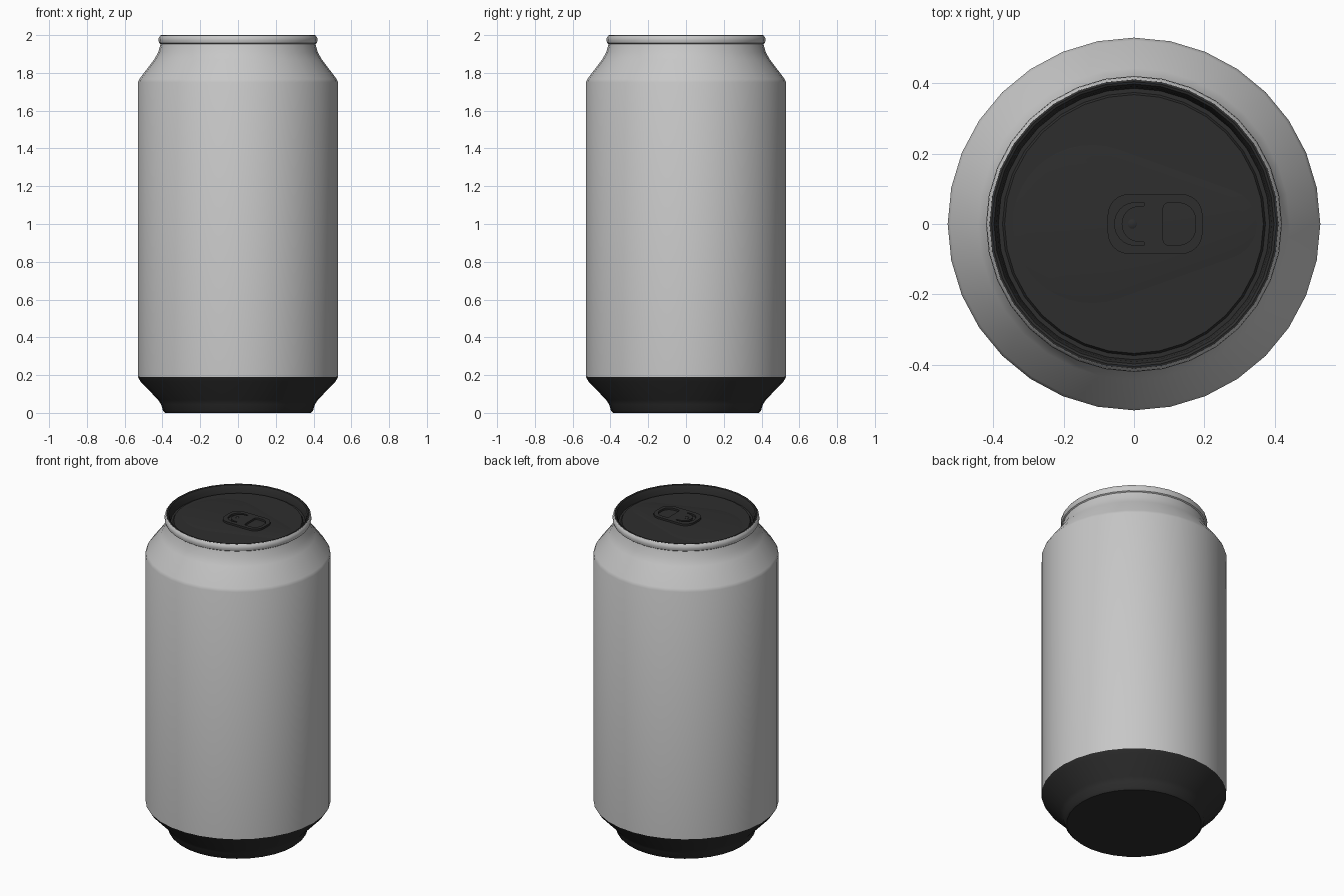
import bpy, bmesh, math

if "Cube" in bpy.data.objects:
    bpy.data.objects.remove(bpy.data.objects["Cube"])

SIDES = 32
PANEL_Z = 1.958


def material(name, value):
    m = bpy.data.materials.new(name)
    m.diffuse_color = (value, value, value, 1)
    m.use_nodes = True
    m.node_tree.nodes["Principled BSDF"].inputs["Base Color"].default_value = m.diffuse_color
    return m


silver = material("silver", 0.57)
dark = material("dark grey", 0.027)


def finish(obj, mat, angle=35):
    obj.data.materials.clear()
    obj.data.materials.append(mat)
    bpy.ops.object.select_all(action='DESELECT')
    obj.select_set(True)
    bpy.context.view_layer.objects.active = obj
    bpy.ops.object.shade_smooth_by_angle(angle=math.radians(angle))


def mesh_object(name, bm, mat, angle=35):
    me = bpy.data.meshes.new(name)
    bm.to_mesh(me)
    bm.free()
    obj = bpy.data.objects.new(name, me)
    bpy.context.collection.objects.link(obj)
    finish(obj, mat, angle)
    return obj


def lathe(name, profile, mat, cap_start=False, cap_end=False, centre=(0, 0), n=SIDES, angle=35):
    """Revolve (radius, height) points, listed bottom-outside to top-inside."""
    bm = bmesh.new()
    rings = []
    for r, z in profile:
        rings.append([bm.verts.new((centre[0] + r * math.cos(2 * math.pi * i / n),
                                    centre[1] + r * math.sin(2 * math.pi * i / n), z))
                      for i in range(n)])
    for a, b in zip(rings, rings[1:]):
        for i in range(n):
            j = (i + 1) % n
            bm.faces.new((a[i], a[j], b[j], b[i]))
    if cap_start:
        bm.faces.new(rings[0][::-1])
    if cap_end:
        bm.faces.new(rings[-1])
    return mesh_object(name, bm, mat, angle)


def arc(cx, cy, rx, ry, a0, a1, n):
    return [(cx + rx * math.cos(math.radians(a0 + (a1 - a0) * i / n)),
             cy + ry * math.sin(math.radians(a0 + (a1 - a0) * i / n))) for i in range(n + 1)]


def rounded_box(x0, x1, h, r_left, r_right, n=6):
    """Outline symmetric about y = 0 with separate left and right corner radii."""
    l, r = r_left, r_right
    return (arc(x1 - r, h - r, r, r, 0, 90, n) + arc(x0 + l, h - l, l, l, 90, 180, n)
            + arc(x0 + l, l - h, l, l, 180, 270, n) + arc(x1 - r, r - h, r, r, 270, 360, n))


# Tapered dark base, closed underneath
lathe("base", [(0.385, 0), (0.397, 0.012), (0.407, 0.045), (0.422, 0.068),
               (0.515, 0.165), (0.53, 0.19)], dark, cap_start=True)

# Silver wall, shoulder, neck and rolled rim
lathe("can_wall", [(0.53, 0.19), (0.53, 1.75), (0.522, 1.768), (0.443, 1.872),
                   (0.422, 1.91), (0.410, 1.953), (0.417, 1.958), (0.421, 1.972),
                   (0.419, 1.988), (0.411, 1.998)], silver)

# Recessed lid with a shallow groove around the centre panel
lathe("lid", [(0.411, 1.998), (0.405, 2.0), (0.398, 1.997), (0.391, 1.982),
              (0.386, 1.948), (0.374, 1.948), (0.368, PANEL_Z)], dark, cap_end=True)


# Faint teardrop embossing on the lid
def teardrop(inset):
    big, small, x0, x1 = 0.225 - inset, 0.10 - inset, -0.12, 0.25
    a = math.degrees(math.acos((big - small) / (x1 - x0)))
    return arc(x1, 0, small, small, -a, a, 10) + arc(x0, 0, big, big, a, 360 - a, 24)


bm = bmesh.new()
outer = [bm.verts.new((x, y, PANEL_Z)) for x, y in teardrop(0)]
inner = [bm.verts.new((x, y, PANEL_Z + 0.004)) for x, y in teardrop(0.03)]
for i in range(len(outer)):
    j = (i + 1) % len(outer)
    bm.faces.new((outer[i], outer[j], inner[j], inner[i]))
bm.faces.new(inner)
mesh_object("lid_embossing", bm, dark)

# Pull tab: rounded plate with a finger hole and a crescent slot
finger_hole = rounded_box(0.083, 0.175, 0.06, 0.015, 0.048)
crescent = (arc(0.0, 0, 0.055, 0.06, 90, 270, 16) + [(0.03, -0.06), (0.03, -0.052)]
            + arc(0.012, 0, 0.047, 0.05, 260, 100, 14) + [(0.03, 0.052), (0.03, 0.06)])
curve = bpy.data.curves.new("pull_tab", 'CURVE')
curve.dimensions = '2D'
curve.fill_mode = 'BOTH'
curve.extrude = 0.006
for outline in (rounded_box(-0.075, 0.195, 0.085, 0.06, 0.06), finger_hole, crescent):
    spline = curve.splines.new('POLY')
    spline.points.add(len(outline) - 1)
    for p, (x, y) in zip(spline.points, outline):
        p.co = (x, y, 0, 1)
    spline.use_cyclic_u = True
tab = bpy.data.objects.new("pull_tab", curve)
tab.location.z = PANEL_Z + 0.012
bpy.context.collection.objects.link(tab)
bpy.ops.object.select_all(action='DESELECT')
tab.select_set(True)
bpy.context.view_layer.objects.active = tab
bpy.ops.object.convert(target='MESH')
tab = bpy.context.view_layer.objects.active
bm = bmesh.new()
bm.from_mesh(tab.data)
bmesh.ops.remove_doubles(bm, verts=bm.verts, dist=0.0001)
bmesh.ops.recalc_face_normals(bm, faces=bm.faces)
bm.to_mesh(tab.data)
bm.free()
finish(tab, dark)

# Rivet holding the tab
lathe("rivet", [(0.013, PANEL_Z), (0.013, PANEL_Z + 0.02), (0.010, PANEL_Z + 0.022)],
      dark, cap_end=True, centre=(-0.005, 0), n=16)
